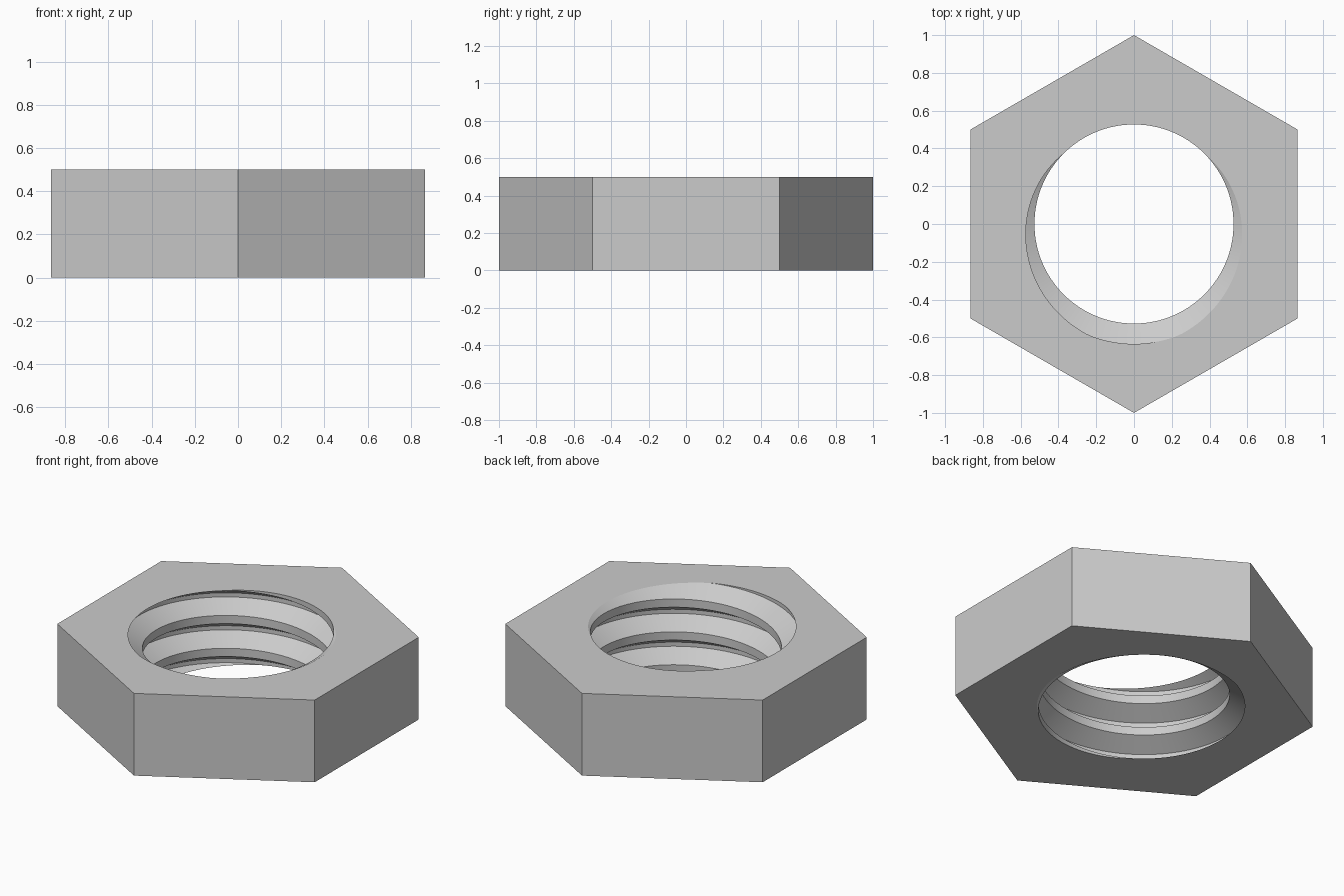
import bpy, bmesh, math

cube = bpy.data.objects.get("Cube")
if cube:
    bpy.data.objects.remove(cube)

HEIGHT = 0.5
PITCH = 0.2
MINOR, MAJOR = 0.527, 0.635
ROOT_PHASE = 0.75                # root centre, in pitches above z = 0 at angle 0
ROOT_HALF, CREST_START = 1 / 16, 3 / 8
COLUMNS = 120


def thread_radius(z, turn):
    """Radius of the right-handed internal thread at a height and turn."""
    u = z / PITCH - turn - ROOT_PHASE
    d = abs(u - round(u))
    t = (d - ROOT_HALF) / (CREST_START - ROOT_HALF)
    return MAJOR + (MINOR - MAJOR) * min(max(t, 0), 1)


def polar(r, turn, z):
    a = math.tau * turn
    return (r * math.cos(a), r * math.sin(a), z)


def hex_radius(turn):
    """Distance to the hexagon edge; flats face +x and every 60 degrees."""
    a = (math.tau * turn + math.pi / 6) % (math.pi / 3) - math.pi / 6
    return math.cos(math.pi / 6) / math.cos(a)


bm = bmesh.new()

# Each column runs up the thread, then out over the top and down the hex wall
columns = []
edges = (-CREST_START, -ROOT_HALF, ROOT_HALF, CREST_START)
for i in range(COLUMNS + 1):
    turn = i / COLUMNS
    points = []
    for k in range(-3, 5):
        for e in edges:
            z = min(max((k + e + ROOT_PHASE + turn) * PITCH, 0), HEIGHT)
            points.append(polar(thread_radius(z, turn), turn, z))
    points.append(polar(hex_radius(turn), turn, HEIGHT))
    points.append(polar(hex_radius(turn), turn, 0))
    columns.append([bm.verts.new(p) for p in points])

# Join neighbouring columns; the last row closes across the bottom face
for a, b in zip(columns, columns[1:]):
    for j in range(len(a)):
        k = (j + 1) % len(a)
        bm.faces.new((a[j], b[j], b[k], a[k]))

bmesh.ops.remove_doubles(bm, verts=bm.verts, dist=1e-5)
bmesh.ops.recalc_face_normals(bm, faces=bm.faces)

mesh = bpy.data.meshes.new("hex_nut")
bm.to_mesh(mesh)
bm.free()
nut = bpy.data.objects.new("hex_nut", mesh)
bpy.context.collection.objects.link(nut)

# Plain grey metal
grey = bpy.data.materials.new("light_grey")
grey.use_nodes = True
color = (0.6, 0.6, 0.6, 1)
grey.diffuse_color = color
for node in grey.node_tree.nodes:
    if node.type == "BSDF_PRINCIPLED":
        node.inputs["Base Color"].default_value = color
mesh.materials.append(grey)

# Smooth bore with sharp thread and hex edges
bpy.ops.object.select_all(action="DESELECT")
nut.select_set(True)
bpy.context.view_layer.objects.active = nut
bpy.ops.object.shade_smooth_by_angle(angle=math.radians(30))
